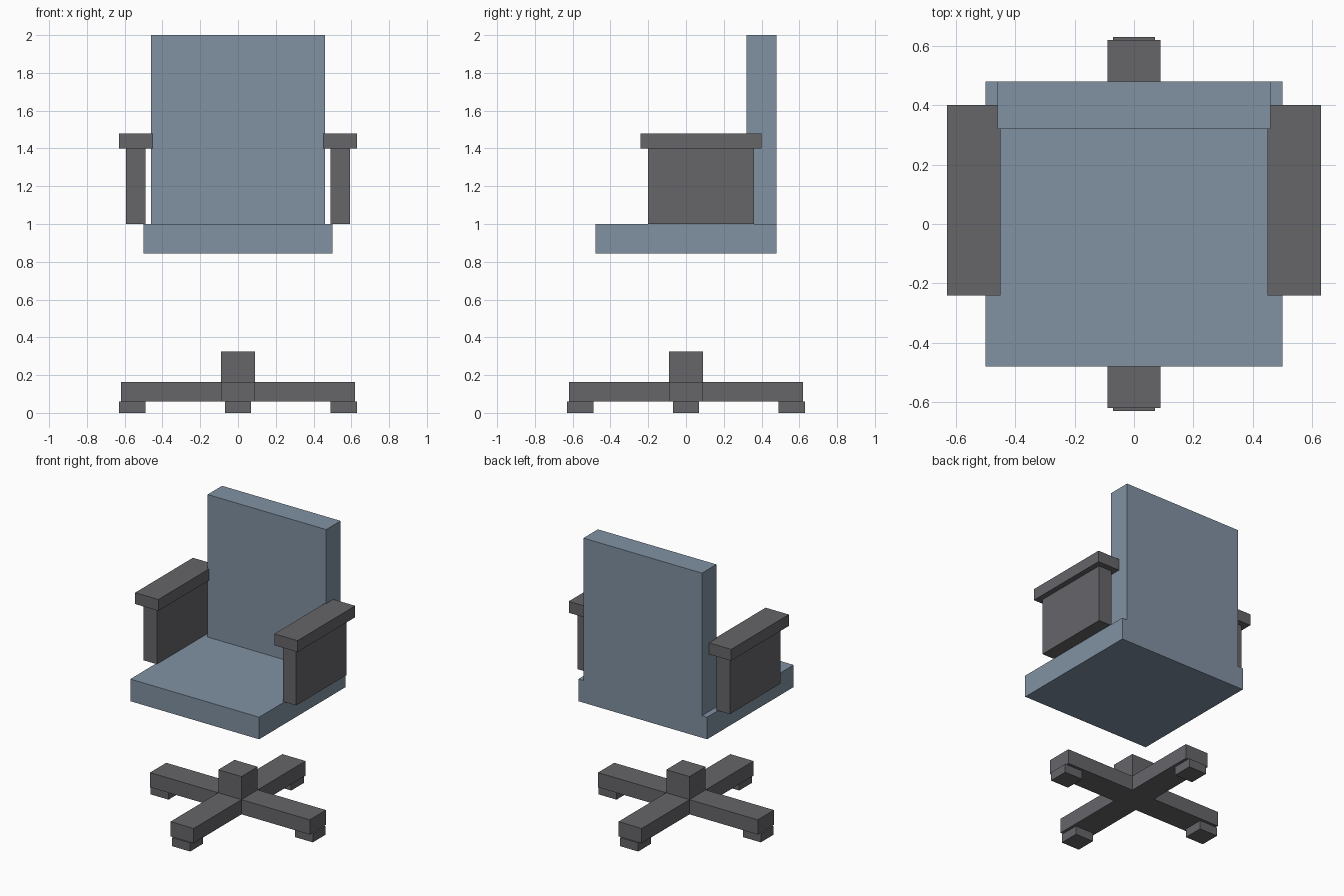
import bpy
from mathutils import Matrix
from math import pi

cube = bpy.data.objects.get("Cube")
if cube:
    bpy.data.objects.remove(cube, do_unlink=True)


def material(name, rgb):
    mat = bpy.data.materials.new(name)
    mat.use_nodes = True
    colour = (*rgb, 1)
    mat.diffuse_color = colour
    mat.node_tree.nodes["Principled BSDF"].inputs["Base Color"].default_value = colour
    return mat


fabric = material("blue_grey_fabric", (0.22, 0.285, 0.365))
frame = material("dark_grey_frame", (0.133, 0.130, 0.141))


def box(name, mat, x, y, z, turn=0.0):
    """Box spanning the given ranges, turned about the vertical axis."""
    bpy.ops.mesh.primitive_cube_add(size=1)
    ob = bpy.context.object
    ob.name = name
    spans = (x, y, z)
    centre = [(a + b) / 2 for a, b in spans]
    size = [b - a for a, b in spans]
    ob.data.transform(Matrix.Rotation(turn, 4, "Z")
                      @ Matrix.Translation(centre)
                      @ Matrix.Diagonal((*size, 1)))
    ob.data.materials.append(mat)
    return ob


# Cushions
box("seat", fabric, (-0.5, 0.5), (-0.48, 0.48), (0.845, 1.0))
box("backrest", fabric, (-0.46, 0.46), (0.32, 0.48), (1.0, 2.0))

# Arms, one on each side
for side, s in (("left", 1), ("right", -1)):
    box(side + "_arm_panel", frame, sorted((0.49 * s, 0.592 * s)), (-0.2, 0.36), (1.0, 1.4))
    box(side + "_armrest", frame, sorted((0.45 * s, 0.63 * s)), (-0.24, 0.4), (1.4, 1.48))

# Base hub with four legs and feet; the seat floats above it
box("base_hub", frame, (-0.09, 0.09), (-0.09, 0.09), (0.06, 0.325))
for i, side in enumerate(("left", "back", "right", "front")):
    box(side + "_leg", frame, (0.09, 0.62), (-0.09, 0.09), (0.06, 0.163), i * pi / 2)
    box(side + "_foot", frame, (0.49, 0.63), (-0.07, 0.07), (0.0, 0.06), i * pi / 2)
